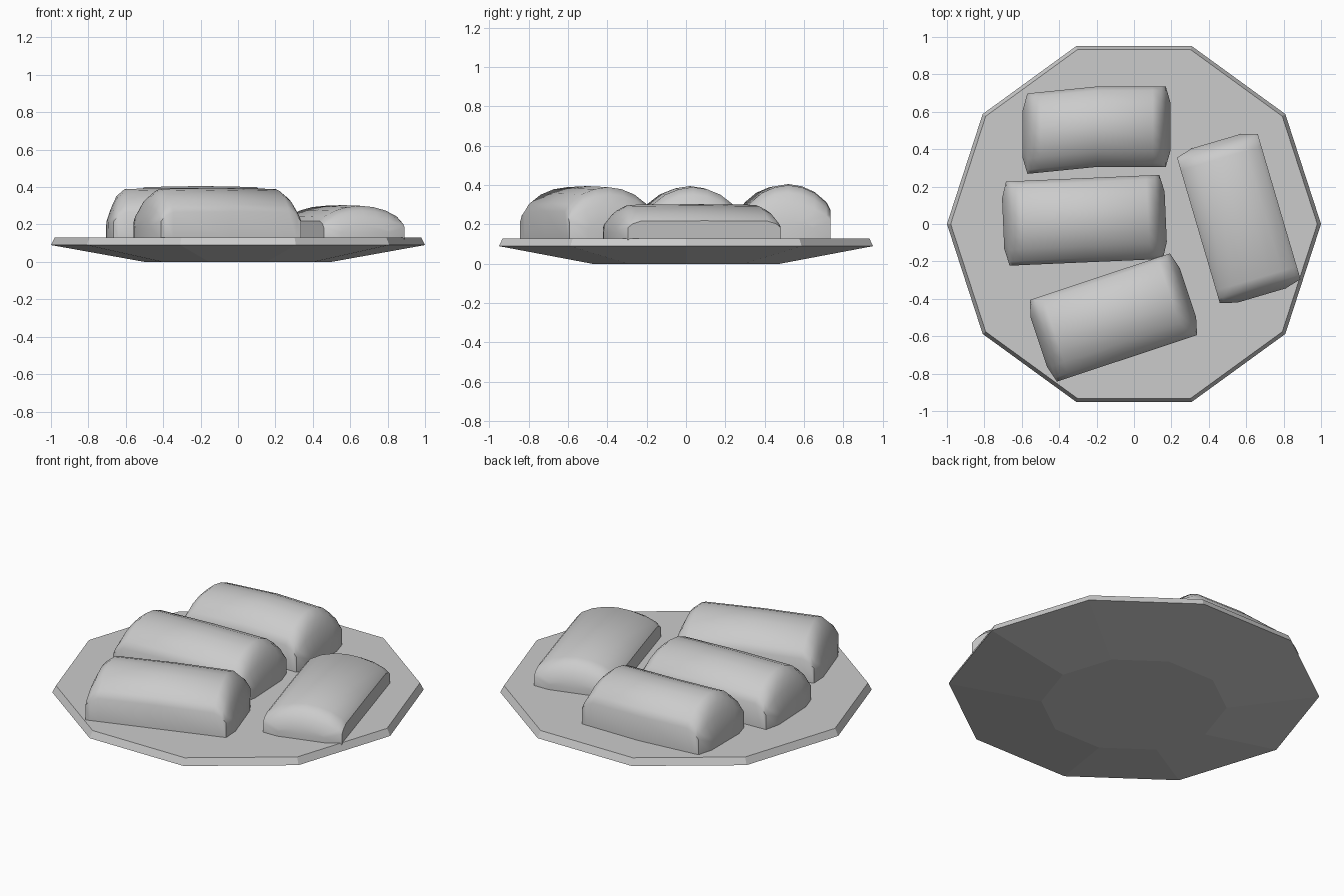
import bpy, bmesh, math
from mathutils import Matrix

cube = bpy.data.objects.get("Cube")
if cube:
    bpy.data.objects.remove(cube, do_unlink=True)

grey = bpy.data.materials.new("plain grey")
grey.use_nodes = True
GREY = (0.6, 0.6, 0.6, 1)
grey.diffuse_color = GREY
grey.node_tree.nodes["Principled BSDF"].inputs["Base Color"].default_value = GREY


def loft(name, rings):
    """Skin a list of equal-length closed rings and cap both ends."""
    bm = bmesh.new()
    rows = [[bm.verts.new(p) for p in ring] for ring in rings]
    for a, b in zip(rows, rows[1:]):
        for i in range(len(a)):
            j = (i + 1) % len(a)
            bm.faces.new((a[i], a[j], b[j], b[i]))
    bm.faces.new(rows[0][::-1])
    bm.faces.new(rows[-1])
    bmesh.ops.recalc_face_normals(bm, faces=bm.faces)
    mesh = bpy.data.meshes.new(name)
    bm.to_mesh(mesh)
    bm.free()
    mesh.materials.append(grey)
    obj = bpy.data.objects.new(name, mesh)
    bpy.context.collection.objects.link(obj)
    return obj


# Ten-sided plate: foot, flared underside, thin chamfered rim
SIDES = 10
loft("plate", [[(r * math.cos(math.tau * i / SIDES), r * math.sin(math.tau * i / SIDES), z)
                for i in range(SIDES)]
               for r, z in [(0.5, 0), (1, 0.09), (0.98, 0.13)]])

# Rounded loaf section as fractions of half width and height
half = [(1, 0), (1, 0.54), (0.9, 0.68), (0.62, 0.86), (0.32, 0.96)]
section = half + [(0, 1)] + [(-u, v) for u, v in reversed(half)]
BASE = 0.12


def roll(name, x, y, angle, length, width, height, bend=0):
    """Long bun with sloped, slightly bulging ends."""
    h = length / 2
    # distance along the bun, width factor, height factor
    end = [(h + 0.025, 0.6, 0.4), (h, 1, 0.66), (h - 0.025, 1, 0.86), (h - 0.07, 1, 1)]
    stations = [(-s, w, t) for s, w, t in end] + [(0, 1, 1.02)] + end[::-1]
    rings = [[(s, u * w * width / 2 + bend * min(s, 0), v * t * height)
              for u, v in section] for s, w, t in stations]
    obj = loft(name, rings)
    obj.data.transform(Matrix.Translation((x, y, BASE)) @ Matrix.Rotation(math.radians(angle), 4, 'Z'))
    bpy.ops.object.select_all(action='DESELECT')
    obj.select_set(True)
    bpy.context.view_layer.objects.active = obj
    bpy.ops.object.shade_smooth_by_angle(angle=math.radians(40))


roll("back_roll", -0.2, 0.52, 0, 0.74, 0.43, 0.28, bend=0.1)
roll("middle_roll", -0.265, 0.02, 2.5, 0.82, 0.45, 0.27)
roll("front_roll", -0.11, -0.5, 18.4, 0.79, 0.46, 0.27)
roll("side_roll", 0.56, 0.03, -73.6, 0.81, 0.45, 0.18)
